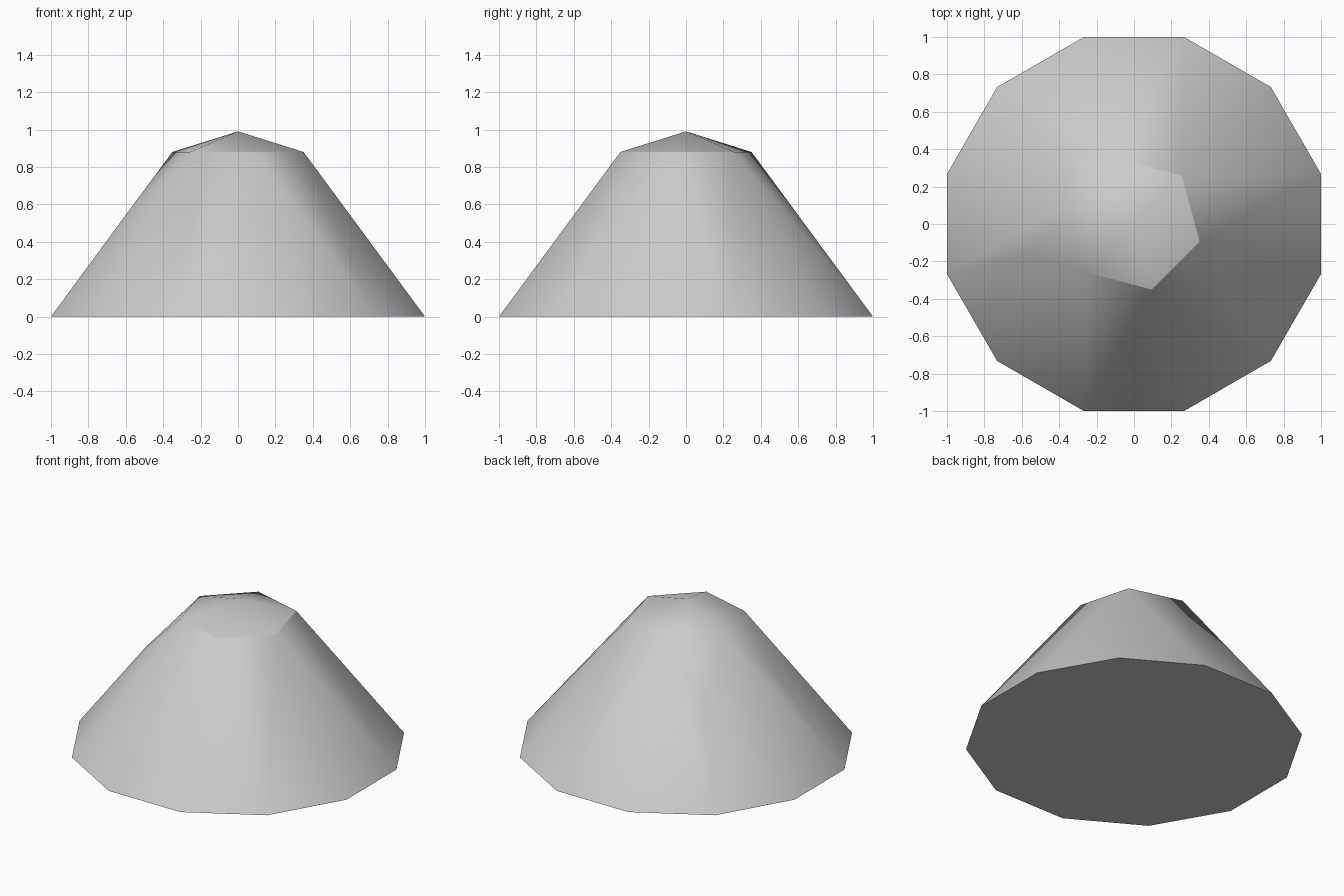
import bpy, bmesh
from math import radians, cos, sin

if "Cube" in bpy.data.objects:
    bpy.data.objects.remove(bpy.data.objects["Cube"], do_unlink=True)

BASE_R, TOP_R, TOP_Z, PEAK_Z = 1.035, 0.363, 0.88, 0.99
BULGES = (135, 195)          # directions of the raised points on the slope

stone = bpy.data.materials.new("grey stone")
stone.use_nodes = True
grey = (0.6, 0.6, 0.6, 1)
stone.diffuse_color = grey
stone.node_tree.nodes["Principled BSDF"].inputs["Base Color"].default_value = grey

bm = bmesh.new()


def point(radius, angle, z):
    a = radians(angle)
    return bm.verts.new((radius * cos(a), radius * sin(a), z))


# Twelve-sided foot, six-sided shoulder and a single peak
foot = {a: point(BASE_R, a, 0) for a in range(15, 375, 30)}
shoulder = {a: point(TOP_R, a, TOP_Z) for a in range(45, 405, 60)}
peak = point(0, 0, PEAK_Z)
bm.faces.new(list(foot.values())[::-1])

for a, left in shoulder.items():
    b = a + 60 if a + 60 in shoulder else a - 300
    mid = (a + 30) % 360
    right = shoulder[b]
    foot_a, foot_m, foot_b = foot[a], foot[mid], foot[b]

    # Shallow cap
    bm.faces.new((left, right, peak))
    # Outer slope triangles
    bm.faces.new((left, foot_a, foot_m))
    bm.faces.new((right, foot_m, foot_b))
    # Centre of each side, raised to a point where it bulges
    if mid in BULGES:
        bump = point(0.605, mid, 0.565)
        for p, q in ((left, foot_m), (foot_m, right), (right, left)):
            bm.faces.new((p, q, bump))
    else:
        bm.faces.new((left, foot_m, right))

bmesh.ops.recalc_face_normals(bm, faces=bm.faces)
mesh = bpy.data.meshes.new("mound")
bm.to_mesh(mesh)
bm.free()
mesh.materials.append(stone)

mound = bpy.data.objects.new("mound", mesh)
bpy.context.collection.objects.link(mound)
bpy.ops.object.select_all(action='DESELECT')
mound.select_set(True)
bpy.context.view_layer.objects.active = mound
bpy.ops.object.shade_smooth_by_angle(angle=radians(30))
